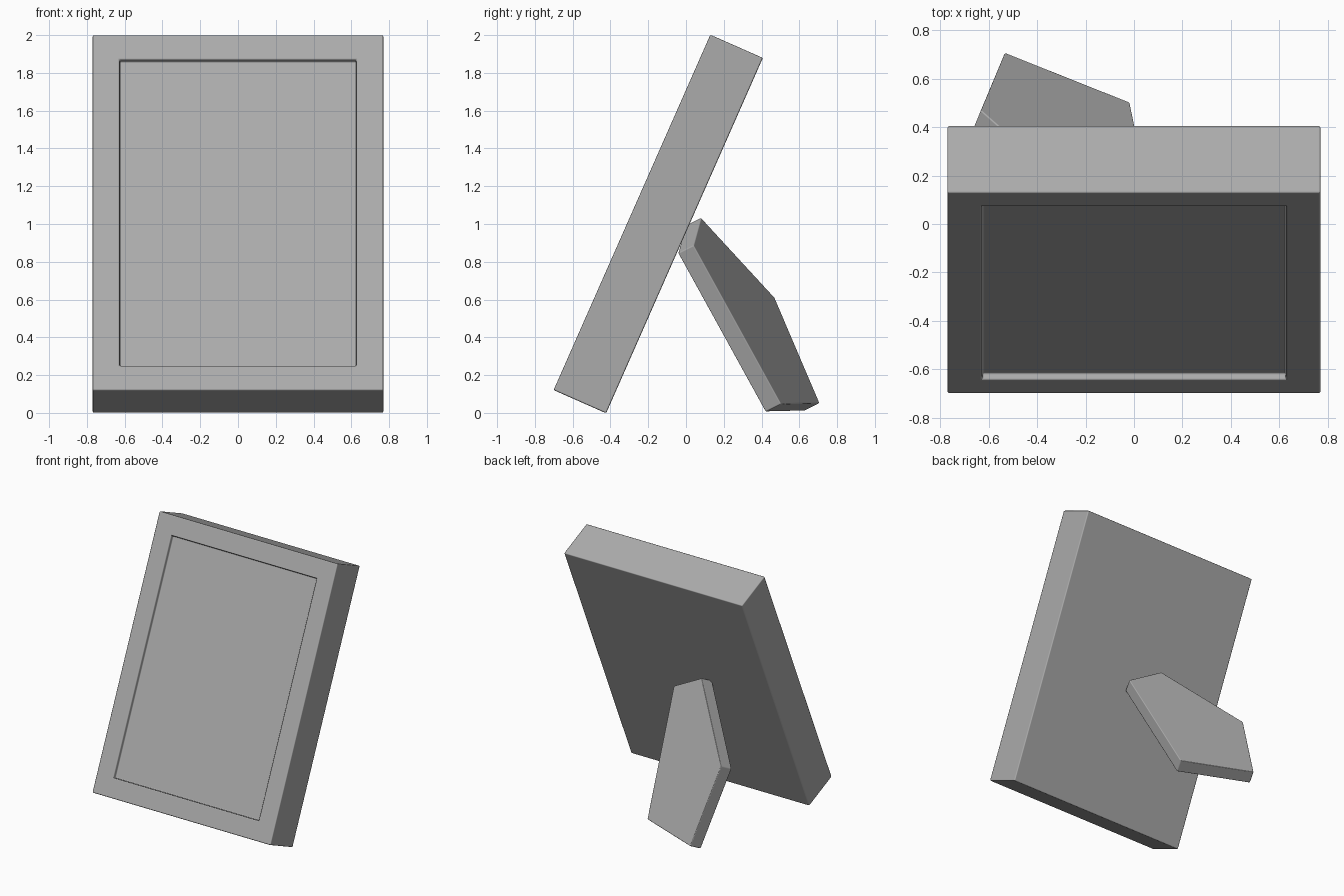
import bpy, bmesh, math

cube = bpy.data.objects.get("Cube")
if cube:
    bpy.data.objects.remove(cube, do_unlink=True)

# Single plain grey finish
grey = bpy.data.materials.new("plain_grey")
grey.use_nodes = True
grey.diffuse_color = (0.41, 0.41, 0.41, 1)
bsdf = next(n for n in grey.node_tree.nodes if n.type == 'BSDF_PRINCIPLED')
bsdf.inputs["Base Color"].default_value = grey.diffuse_color


def finish(bm, name, bevel):
    """Turn a bmesh into an object with softly rounded edges."""
    bmesh.ops.recalc_face_normals(bm, faces=bm.faces)
    mesh = bpy.data.meshes.new(name)
    bm.to_mesh(mesh)
    bm.free()
    mesh.materials.append(grey)
    mesh.shade_smooth()
    ob = bpy.data.objects.new(name, mesh)
    bpy.context.collection.objects.link(ob)
    mod = ob.modifiers.new("soft_edges", 'BEVEL')
    mod.width = bevel
    mod.segments = 2
    mod.limit_method = 'ANGLE'
    mod.harden_normals = True
    return ob


# Leaning frame: a slab with a shallow picture recess in its front
bm = bmesh.new()
bmesh.ops.create_cube(bm, size=1)
bmesh.ops.scale(bm, vec=(1.54, 0.304, 2.056), verts=bm.verts)
bm.normal_update()
front = min(bm.faces, key=lambda f: f.calc_center_median().y)
for border in (0.143, 0.001):
    bmesh.ops.inset_region(bm, faces=[front], thickness=border, use_even_offset=True)
bmesh.ops.translate(bm, vec=(0, 0.03, 0), verts=front.verts)
frame = finish(bm, "picture_frame", 0.008)
frame.rotation_euler.x = math.radians(-23.8)
frame.location = (0, -0.147, 1)

# Back stand: a five-sided plate, turned to one side
outline = [(-0.532, 0.708, 0.052), (-0.017, 0.503, 0.047), (0.078, 0.04, 0.887),
           (-0.19, 0.08, 1.034), (-0.632, 0.469, 0.612)]
bm = bmesh.new()
plate = bm.faces.new([bm.verts.new(p) for p in outline])
bm.normal_update()
inward = plate.normal.copy()
if inward.y > 0:
    inward.negate()
walls = bmesh.ops.extrude_face_region(bm, geom=[plate], use_keep_orig=True)
moved = [v for v in walls["geom"] if isinstance(v, bmesh.types.BMVert)]
bmesh.ops.translate(bm, vec=inward * 0.098, verts=moved)
finish(bm, "back_stand", 0.006)
